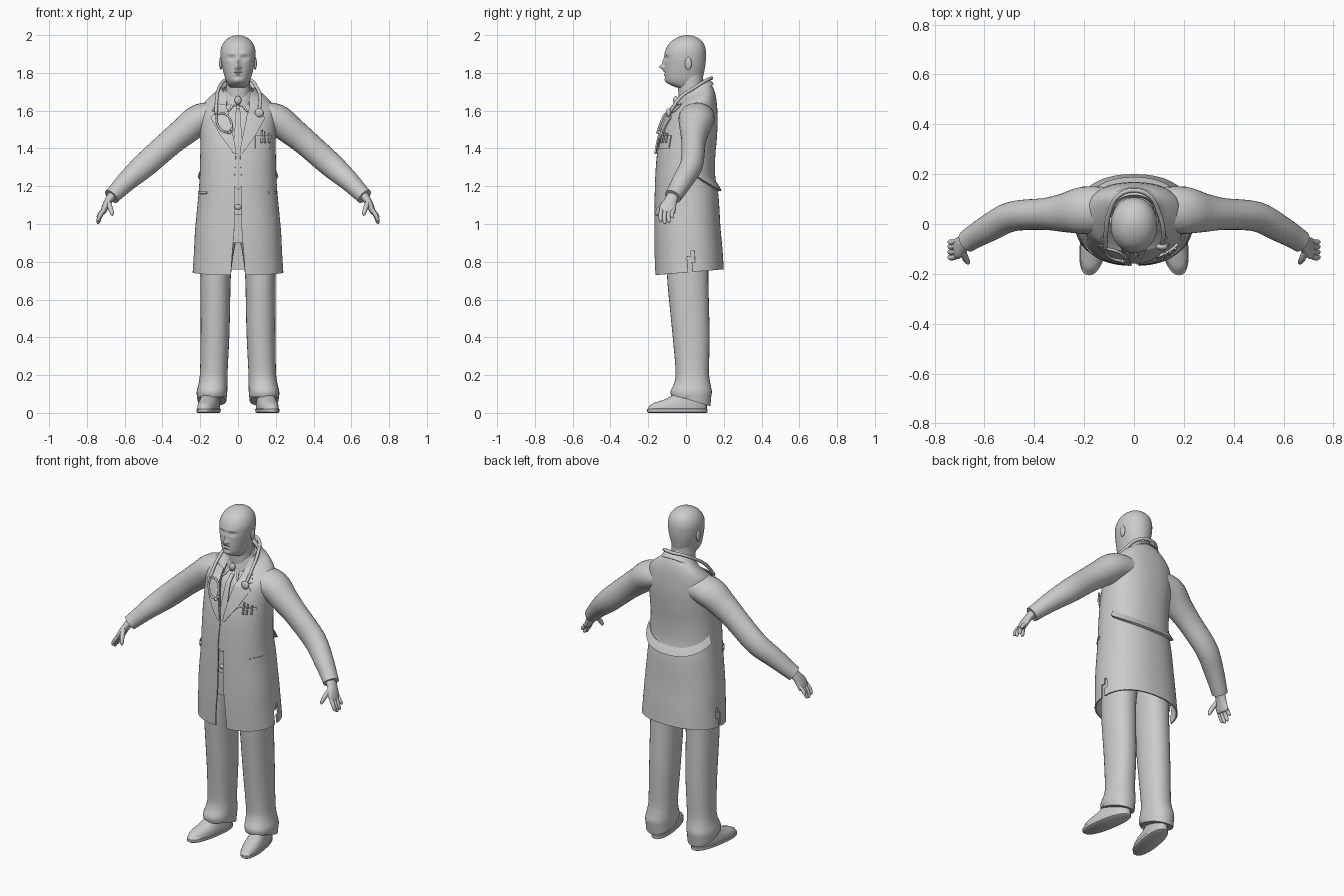
import bpy, bmesh, math
from mathutils import Vector

if "Cube" in bpy.data.objects:
    bpy.data.objects.remove(bpy.data.objects["Cube"])

grey = bpy.data.materials.new("plain grey")
grey.diffuse_color = (0.6, 0.6, 0.6, 1)
grey.use_nodes = True
grey.node_tree.nodes["Principled BSDF"].inputs["Base Color"].default_value = grey.diffuse_color


def dense(rows, k=4):
    """Catmull-Rom subdivision of a list of number tuples."""
    out = []
    for i in range(len(rows) - 1):
        p = [rows[max(0, min(len(rows) - 1, i + d))] for d in (-1, 0, 1, 2)]
        for s in range(k):
            t = s / k
            out.append(tuple(b + .5 * t * (c - a + t * (2*a - 5*b + 4*c - d + t * (3*(b - c) + d - a)))
                             for a, b, c, d in zip(*p)))
    return out + [tuple(rows[-1])]


def at(rows, z):
    """Linear lookup in rows sorted by their first value."""
    z = max(rows[0][0], min(rows[-1][0], z))
    for a, b in zip(rows, rows[1:]):
        if z <= b[0]:
            f = (z - a[0]) / max(1e-6, b[0] - a[0])
            return [p + (q - p) * f for p, q in zip(a, b)]
    return list(rows[-1])


def oval(rx, yf, yb, t, n=2.0, cx=0.0):
    """Point on a rounded outline; t = 0 is the front, pi/2 is +x."""
    s, c = math.sin(t), math.cos(t)
    x = cx + rx * math.copysign(abs(s) ** (2 / n), s)
    y = (yf + yb) / 2 - (yb - yf) / 2 * math.copysign(abs(c) ** (2 / n), c)
    return x, y


def skin(name, rows, closed=True, thick=0, cut=None):
    """Mesh from rows of points; closed rows are capped, open sheets thickened."""
    bm = bmesh.new()
    v = [[bm.verts.new(p) for p in r] for r in rows]
    m = len(v[0])
    for a, b in zip(v, v[1:]):
        for j in range(m if closed else m - 1):
            k = (j + 1) % m
            bm.faces.new((a[j], a[k], b[k], b[j]))
    if closed and not thick:
        bm.faces.new(v[0][::-1])
        bm.faces.new(v[-1])
    if cut:
        gone = [f for f in bm.faces if cut(f.calc_center_median())]
        bmesh.ops.delete(bm, geom=gone, context='FACES')
    if thick:
        bm.normal_update()
        bmesh.ops.solidify(bm, geom=bm.faces[:], thickness=thick)
    bmesh.ops.recalc_face_normals(bm, faces=bm.faces[:])
    me = bpy.data.meshes.new(name)
    bm.to_mesh(me)
    bm.free()
    ob = bpy.data.objects.new(name, me)
    bpy.context.collection.objects.link(ob)
    me.materials.append(grey)
    bpy.ops.object.select_all(action='DESELECT')
    ob.select_set(True)
    bpy.context.view_layer.objects.active = ob
    bpy.ops.object.shade_smooth_by_angle(angle=math.radians(45))
    return ob


def turns(n, a=0.0):
    return [a + (2 * math.pi - 2 * a) * j / n for j in range(n + (1 if a else 0))]


def limb(name, pts, side=1, seg=20, k=4):
    """Tube through (x, y, z, in-plane radius, depth radius)."""
    pts = dense(pts, k)
    rows = []
    for i, p in enumerate(pts):
        d = (Vector(pts[min(i + 1, len(pts) - 1)][:3]) - Vector(pts[max(i - 1, 0)][:3])).normalized()
        n1 = d.cross(Vector((0, 1, 0))).normalized()
        n2 = n1.cross(d)
        ring = [Vector(p[:3]) + n1 * p[3] * math.cos(t) + n2 * p[4] * math.sin(t) for t in turns(seg)]
        rows.append([(side * q.x, q.y, q.z) for q in ring])
    return skin(name, rows)


def wire(name, pts, r):
    cu = bpy.data.curves.new(name, 'CURVE')
    cu.dimensions = '3D'
    cu.bevel_depth, cu.bevel_resolution, cu.resolution_u = r, 3, 8
    cu.use_fill_caps = True
    sp = cu.splines.new('BEZIER')
    sp.bezier_points.add(len(pts) - 1)
    for b, p in zip(sp.bezier_points, pts):
        b.co = p
        b.handle_left_type = b.handle_right_type = 'AUTO'
    cu.materials.append(grey)
    bpy.context.collection.objects.link(bpy.data.objects.new(name, cu))


def ball(name, loc, size):
    rows = [[(loc[0] + size[0] * math.sin(a) * math.cos(t), loc[1] + size[1] * math.sin(a) * math.sin(t),
              loc[2] - size[2] * math.cos(a)) for t in turns(20)]
            for a in [.02 + (math.pi - .04) * i / 12 for i in range(13)]]
    return skin(name, rows)


# Coat profile: height, half width, front y, back y, half gap of the front opening
COAT = dense([(.73, .24, -.163, .2, .038), (.85, .233, -.167, .193, .03), (.97, .227, -.168, .183, .02),
              (1.15, .21, -.166, .172, .018), (1.25, .203, -.163, .155, .018), (1.36, .2, -.155, .155, .012),
              (1.45, .2, -.14, .163, .025), (1.55, .203, -.11, .168, .045), (1.62, .19, -.078, .163, .055),
              (1.66, .155, -.052, .152, .06), (1.69, .112, -.03, .135, .06), (1.72, .085, -.015, .112, .06)])


def coat_point(t, z, off=0.0):
    _, rx, yf, yb, _ = at(COAT, z)
    x, y = oval(rx + off, yf - off, yb + off, t, 2.3)
    w = max(0, min(1, (z - 1.58) / .12))
    hem = .03 * max(0, (1 - z) / .27) * (y - yf) / (yb - yf)
    return x, y, z + w * .6 * (y - .05) + hem


def angle(x, z):
    return math.copysign(math.asin(min(1, abs(x) / at(COAT, z)[1]) ** 1.15), x)


def front(x, z, off):
    return coat_point(angle(x, z), z, off)


def patch(name, edge, z0, z1, off, thick=.006, nz=14, nx=6):
    """Plate lying on the chest between the two x limits given by edge(z)."""
    rows = []
    for i in range(nz + 1):
        z = z0 + (z1 - z0) * i / nz
        a, b = edge(z)
        rows.append([front(a + (b - a) * j / nx, z, off) for j in range(nx + 1)])
    return skin(name, rows, False, thick)


# Coat body, slit at both sides of the hem
skin("coat", [[coat_point(t, r[0]) for t in turns(72, angle(r[4], r[0]))] for r in COAT], False, .008,
     lambda c: c.z < .87 and abs(c.y - .028) < .011 and abs(c.x) > .15)
# Half belt drooping across the back
skin("back_belt", [[coat_point(math.pi * (.6 + .8 * j / 28), 1.195 + .075 * abs(j / 14 - 1) ** 2 + dz, off)
                    for j in range(29)] for dz, off in ((-.022, .004), (-.018, .02), (0, .015), (.025, .003))],
     False, .005)
# Shirt and hips inside the coat
skin("shirt", [[coat_point(t, 1.05 + .67 * i / 24, -.02) for t in turns(40)] for i in range(25)])
skin("hips", [[(*oval(rx, -.12, .13, t, 2.3), z) for t in turns(32)]
              for z, rx in ((.9, .15), (.97, .18), (1.1, .18))])
# Tie
TIE = [(1.18, .002), (1.21, .026), (1.45, .021), (1.62, .012), (1.65, .012)]
patch("tie", lambda z: (-at(TIE, z)[1], at(TIE, z)[1]), 1.18, 1.65, -.006, nz=24)
ball("tie_knot", (0, -.054, 1.655), (.018, .014, .022))
ball("trouser_buckle", (0, -.15, 1.09), (.018, .008, .014))


def tilted(name, levels, a, cx=.05, seg=40):
    """Collar ring sloping down to the front: half width, half depth, height."""
    rows = []
    for rx, ry, h in levels:
        pts = [oval(rx, cx - ry, cx + ry, t) for t in turns(seg, a)]
        rows.append([(x, y, h + .7 * (y - .05)) for x, y in pts])
    return skin(name, rows, not a, .006)


# Coat collar and shirt collar
tilted("coat_collar", [(.118, .098, 1.672), (.1, .08, 1.705), (.088, .067, 1.722), (.08, .06, 1.705)], .6)
tilted("shirt_collar", [(.08, .078, 1.69), (.074, .07, 1.725), (.068, .066, 1.735)], .12, .03)

LAPEL = [(1.37, .02), (1.47, .09), (1.565, .14), (1.585, .11), (1.605, .105), (1.62, .13), (1.67, .11)]
for s, label in ((1, "left"), (-1, "right")):
    # Lapel with notch, hip pocket welt, shirt collar point
    patch(label + "_lapel", lambda z: (s * (at(COAT, z)[4] - .004), s * at(LAPEL, z)[1]), 1.37, 1.67, .008, nz=30)
    patch(label + "_hip_pocket", lambda z: (s * .16, s * .203), 1.16, 1.172, .004, .005, 2)
    patch(label + "_collar_point", lambda z: (s * (.012 + (1.69 - z) * .5), s * (.03 + (1.69 - z) * .35)),
          1.625, 1.69, .004, .004, 6, 3)
    # Sleeve and cuff
    limb(label + "_sleeve", [(.1, .06, 1.575, .07, .088), (.2, .055, 1.555, .082, .095), (.28, .045, 1.495, .076, .078),
                             (.36, .04, 1.43, .07, .064), (.49, .03, 1.315, .066, .06), (.58, -.015, 1.235, .055, .055),
                             (.64, -.05, 1.175, .046, .048), (.67, -.07, 1.145, .043, .045)], s, 28)
    # Hand
    limb(label + "_palm", [(.655, -.062, 1.165, .026, .03), (.685, -.08, 1.125, .021, .034), (.703, -.095, 1.09, .018, .043),
                           (.714, -.099, 1.062, .014, .041), (.718, -.1, 1.054, .005, .03)], s)
    for i, (y, tip) in enumerate(((-.13, 1.012), (-.109, 1.0), (-.087, 1.005), (-.068, 1.03))):
        limb(f"{label}_finger_{i + 1}", [(.711, y, 1.075, .011, .011), (.731, y - .006, (1.075 + tip) / 2, .011, .011),
                                         (.74, y - .003, tip + .008, .009, .009), (.742, y, tip, .002, .002)], s, 12)
    limb(label + "_thumb", [(.69, -.105, 1.12, .014, .014), (.676, -.138, 1.085, .013, .013),
                            (.667, -.153, 1.055, .01, .01), (.665, -.157, 1.043, .002, .002)], s, 12)
    # Trouser leg: height, centre x, half width, front y, back y
    LEG = dense([(.065, .138, .076, -.066, .128), (.11, .138, .081, -.082, .137), (.16, .132, .076, -.062, .128),
                 (.22, .128, .073, -.055, .122), (.4, .122, .076, -.07, .125), (.55, .12, .078, -.085, .122),
                 (.72, .118, .08, -.1, .118), (.85, .108, .086, -.1, .12), (.95, .088, .087, -.1, .12)])
    skin(label + "_trouser_leg", [[(s * x, y, r[0] + (.03 * (.03 - y) / .1 if r[0] < .08 else 0)) for x, y in
                                   (oval(r[2], r[3], r[4], t, 2.2, r[1]) for t in turns(32))] for r in LEG])
    # Shoe: height, half width, toe y, heel y, turned outward
    SHOE = [(0, .05, -.2, .108), (.004, .056, -.205, .114), (.02, .057, -.206, .114), (.022, .053, -.202, .11),
            (.04, .053, -.192, .11), (.055, .05, -.165, .108), (.07, .047, -.115, .106), (.1, .042, -.06, .1)]
    skin(label + "_shoe", [[(s * (.148 + x - .16 * y), y, z) for x, y in
                            (oval(rx, f, b, t, 2.3) for t in turns(32))] for z, rx, f, b in SHOE])
    # Ear
    ball(label + "_ear", (s * .091, .012, 1.85), (.009, .018, .033))

# Neck
skin("neck", [[(*oval(rx, f, b, t), z) for t in turns(32)] for z, rx, f, b in
              ((1.6, .075, -.03, .1), (1.68, .066, -.04, .094), (1.73, .064, -.042, .09), (1.8, .066, -.04, .09))])

# Head: height, half width, front y, back y, with facial relief as soft bumps
HEAD = dense([(1.722, .046, -.05, .07), (1.742, .056, -.093, .08), (1.765, .066, -.11, .087), (1.8, .076, -.113, .095),
              (1.84, .086, -.113, .102), (1.88, .092, -.114, .106), (1.92, .092, -.109, .105), (1.955, .08, -.09, .094),
              (1.98, .058, -.06, .07), (1.995, .03, -.025, .04), (2.0, .004, .003, .011)], 6)
BUMPS = [(0, 1.83, -.026, .012, .013), (0, 1.855, -.012, .01, .022), (.034, 1.879, .012, .018, .011),
         (.034, 1.878, -.005, .011, .006), (.03, 1.9, -.004, .025, .008), (0, 1.808, -.005, .022, .006),
         (0, 1.8, .006, .024, .003), (0, 1.792, -.005, .02, .006), (0, 1.778, .004, .025, .006),
         (0, 1.757, -.005, .022, .012), (.014, 1.828, -.008, .006, .008)]


def face(x, y, z):
    if y < 0:
        y += sum(a * math.exp(-((abs(x) - x0) / sx) ** 2 - ((z - z0) / sz) ** 2) for x0, z0, a, sx, sz in BUMPS)
    return x, y, z


skin("head", [[face(*oval(r[1], r[2], r[3], t, 2.1), r[0]) for t in turns(96)] for r in HEAD])

# Stethoscope: tube round the neck, forked ear tubes, chest piece
wire("stethoscope_tube", [front(-.105, 1.59, .022), (-.112, -.03, 1.665), (-.1, .045, 1.722), (-.06, .115, 1.765),
                          (0, .135, 1.772), (.06, .115, 1.765), (.1, .045, 1.722), (.118, -.03, 1.67),
                          front(.1, 1.62, .022)], .009)
for i, path in enumerate((((-.105, 1.59), (-.1, 1.53), (-.07, 1.49), (-.04, 1.485)),
                          ((-.105, 1.59), (-.06, 1.585), (-.032, 1.54), (-.03, 1.5)))):
    wire(f"ear_tube_{i + 1}", [front(x, z, .02) for x, z in path], .0055)
    ball(f"ear_tip_{i + 1}", front(*path[-1], .02), (.009, .009, .009))
ball("chest_piece", front(.1, 1.61, .024), (.024, .014, .024))

# Chest pocket with flap edge and pens
patch("chest_pocket", lambda z: (.09, .17), 1.4, 1.465, .006, .006, 4)
patch("pocket_edge", lambda z: (.088, .172), 1.455, 1.468, .01, .005, 2)
for i, x in enumerate((.118, .135, .155)):
    wire(f"pen_{i + 1}", [front(x, 1.43, .012), front(x, 1.497 - .008 * i, .014)], .005)
